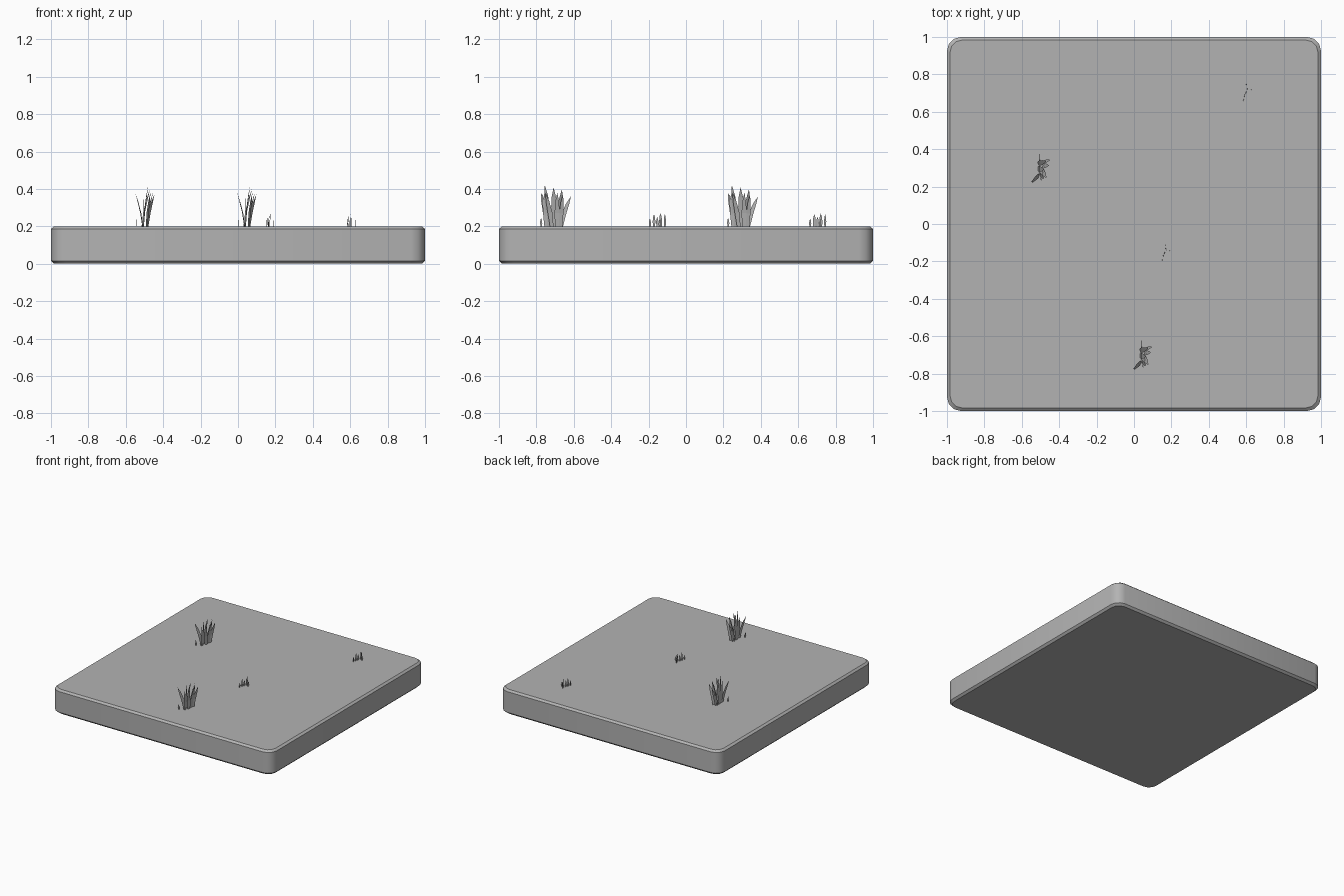
import bpy, bmesh, math
from mathutils import Vector

if "Cube" in bpy.data.objects:
    bpy.data.objects.remove(bpy.data.objects["Cube"])

TOP = 0.2
grey = bpy.data.materials.new("dark_grey")
grey.diffuse_color = (0.45, 0.45, 0.45, 1)
grey.use_nodes = True
grey.node_tree.nodes["Principled BSDF"].inputs["Base Color"].default_value = grey.diffuse_color


def make_object(name, bm):
    mesh = bpy.data.meshes.new(name)
    bm.to_mesh(mesh)
    bm.free()
    mesh.materials.append(grey)
    obj = bpy.data.objects.new(name, mesh)
    bpy.context.collection.objects.link(obj)
    return obj


def ground_slab():
    # Square tile with rounded corners and a narrow edge chamfer
    bm = bmesh.new()
    rings = []
    for z, inset in ((0, 0.016), (0.016, 0), (TOP - 0.014, 0), (TOP, 0.016)):
        ring, r = [], 0.075 - inset * 0.5
        c = 1 - inset - r
        for k, (sx, sy) in enumerate(((1, 1), (-1, 1), (-1, -1), (1, -1))):
            for s in range(4):
                a = math.radians(90 * k + 30 * s)
                ring.append(bm.verts.new((sx * c + r * math.cos(a),
                                          sy * c + r * math.sin(a), z)))
        rings.append(ring)
    n = len(rings[0])
    for lo, hi in zip(rings, rings[1:]):
        for i in range(n):
            j = (i + 1) % n
            bm.faces.new((lo[i], lo[j], hi[j], hi[i]))
    bm.faces.new(rings[0][::-1])
    bm.faces.new(rings[-1])
    obj = make_object("ground_slab", bm)
    bpy.context.view_layer.objects.active = obj
    obj.select_set(True)
    bpy.ops.object.shade_smooth_by_angle(angle=math.radians(35))


def add_blade(bm, base, tip, height, width, angle):
    # One tapered blade, bending gradually from base to tip
    side = Vector((math.cos(angle), math.sin(angle), 0))
    b, t = Vector((*base, 0)), Vector((*tip, 0))
    prev = None
    for f, w in ((0, 0.75), (0.4, 1.0), (0.75, 0.7)):
        p = b.lerp(t, f ** 1.5) + Vector((0, 0, height * f))
        pair = [bm.verts.new(p + side * width * w * s) for s in (-0.5, 0.5)]
        if prev:
            bm.faces.new((prev[0], prev[1], pair[1], pair[0]))
        prev = pair
    bm.faces.new((*prev, bm.verts.new(t + Vector((0, 0, height)))))


def tuft(name, center, blades):
    bm = bmesh.new()
    for bx, by, tx, ty, h, w, deg in blades:
        add_blade(bm, (bx, by), (tx, ty), h, w, math.radians(deg))
    obj = make_object(name, bm)
    obj.location = (*center, TOP)


# base x, base y, tip x, tip y, height, width, facing angle
TALL = [
    (-0.010, -0.042, -0.050, -0.076, 0.18, 0.030, 80),
    (-0.005, -0.035, 0.020, -0.055, 0.22, 0.030, 100),
    (0.012, -0.018, 0.032, -0.052, 0.18, 0.028, 65),
    (-0.012, -0.005, 0.018, -0.008, 0.21, 0.032, 90),
    (0.012, 0.010, 0.045, 0.012, 0.18, 0.028, 75),
    (-0.012, 0.022, 0.030, 0.037, 0.20, 0.028, 110),
    (-0.005, 0.033, -0.003, 0.085, 0.16, 0.026, 80),
    (0.016, 0.030, 0.053, 0.042, 0.17, 0.026, 60),
    (-0.040, -0.074, -0.043, -0.075, 0.045, 0.012, 75),
    (0.000, -0.050, 0.005, -0.066, 0.17, 0.020, 90),
]
SHORT = [
    (-0.015, -0.036, -0.013, -0.036, 0.040, 0.012, 75),
    (-0.010, -0.014, -0.006, -0.014, 0.065, 0.015, 80),
    (-0.002, 0.004, 0.001, 0.003, 0.050, 0.014, 70),
    (0.005, 0.022, 0.008, 0.020, 0.070, 0.016, 100),
    (0.026, 0.016, 0.028, 0.018, 0.040, 0.012, 70),
    (0.000, 0.044, 0.003, 0.044, 0.065, 0.012, 95),
]

ground_slab()
for i, c in enumerate(((-0.5, 0.3), (0.045, -0.7))):
    tuft(f"tall_grass_{i + 1}", c, TALL)
for i, c in enumerate(((0.6, 0.7), (0.165, -0.157))):
    tuft(f"short_grass_{i + 1}", c, SHORT)
